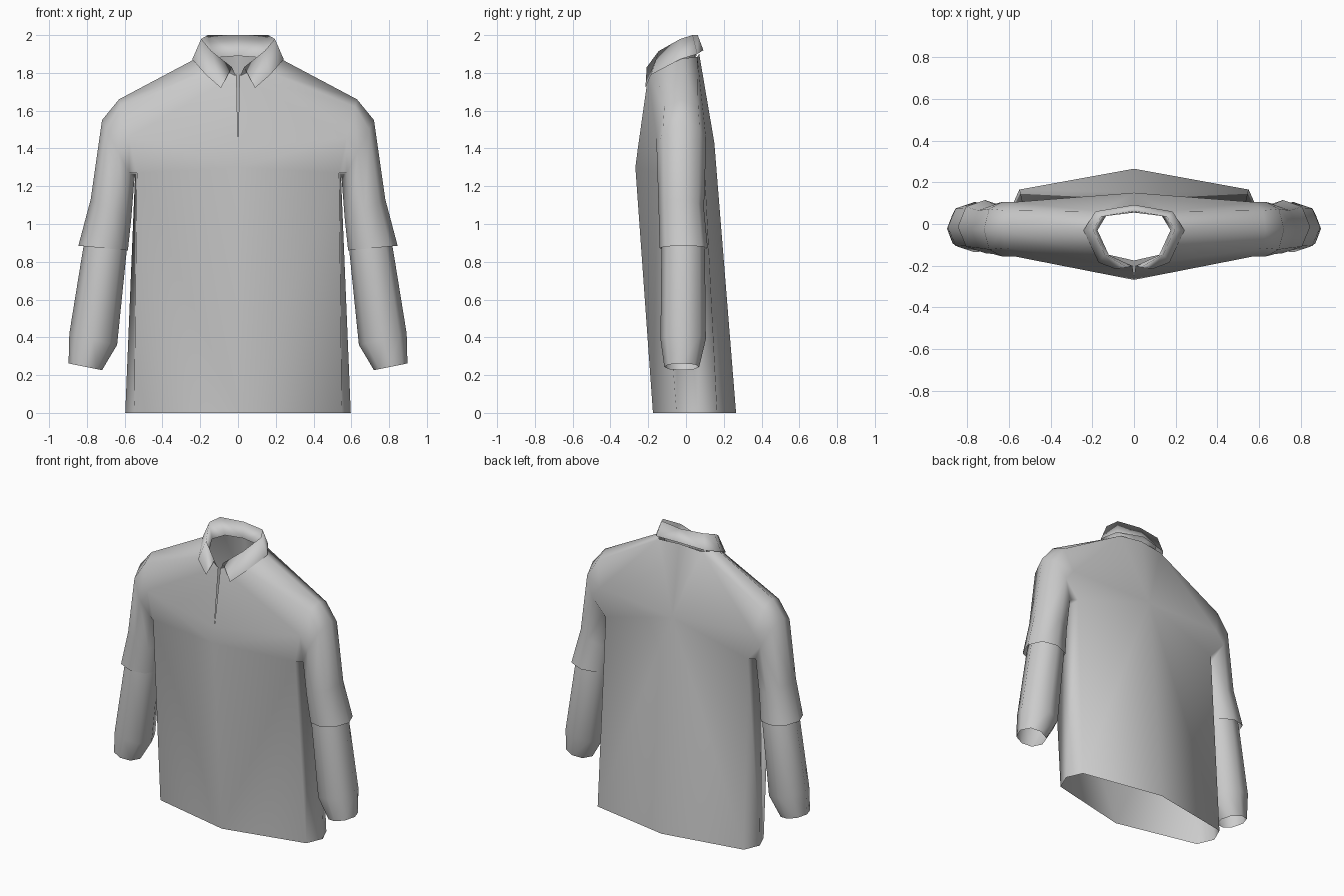
import bpy
import bmesh

cube = bpy.data.objects.get("Cube")
if cube:
    bpy.data.objects.remove(cube)

cloth = bpy.data.materials.new("grey cloth")
cloth.use_nodes = True
GREY = (0.6, 0.6, 0.6, 1)
cloth.diffuse_color = GREY
cloth.node_tree.nodes["Principled BSDF"].inputs["Base Color"].default_value = GREY


def finish(bm, name):
    """Turn a half-garment bmesh into a smooth, mirrored object."""
    bmesh.ops.recalc_face_normals(bm, faces=bm.faces)
    for f in bm.faces:
        f.smooth = True
    mesh = bpy.data.meshes.new(name)
    bm.to_mesh(mesh)
    bm.free()
    mesh.materials.append(cloth)
    ob = bpy.data.objects.new(name, mesh)
    bpy.context.collection.objects.link(ob)
    mod = ob.modifiers.new("mirror", 'MIRROR')
    mod.merge_threshold = 0.001
    return ob


def loft(bm, rows, closed=False):
    """Bridge successive rows of vertices with quads."""
    n = len(rows[0])
    for a, b in zip(rows, rows[1:]):
        for i in range(n if closed else n - 1):
            j = (i + 1) % n
            bm.faces.new((a[i], a[j], b[j], b[i]))


def ring(bm, outer, inner, front, back):
    """Eight-sided sleeve ring: outer and inner are (x, z), front and back are y."""
    mid, half = (front + back) / 2, (back - front) / 2
    steps = [(0, 0), (.15, -.75), (.5, -1), (.85, -.75),
             (1, 0), (.85, .75), (.5, 1), (.15, .75)]
    return [bm.verts.new((outer[0] + (inner[0] - outer[0]) * t, mid + half * s,
                          outer[1] + (inner[1] - outer[1]) * t)) for t, s in steps]


# Shirt body: hem, chest, yoke, shoulders and short sleeve
bm = bmesh.new()
V = bm.verts.new
hem = [V(p) for p in [(0, -.175, 0), (.55, -.05, 0), (.597, .06, 0),
                      (.55, .165, 0), (0, .265, 0)]]
top = V((.63, -.03, 1.66))
f1, f2, f3 = V((.62, -.115, 1.62)), V((.575, -.155, 1.46)), V((.535, -.15, 1.27))
under = V((.545, -.03, 1.26))
b3, b2, b1 = V((.535, .1, 1.27)), V((.575, .105, 1.46)), V((.62, .065, 1.62))
chest = V((0, -.268, 1.3))
back = V((0, .15, 1.43))
slit_low = V((0, -.255, 1.4))
slit_top = V((.008, -.2, 1.79))
neck_front = V((.13, -.16, 1.82))
neck_side = V((.225, -.03, 1.875))
neck_rear = V((.16, .06, 1.885))
nape = V((0, .07, 1.9))
loft(bm, [hem, [chest, f3, under, b3, back]])
for face in [(chest, f3, f2, slit_low), (slit_low, f2, slit_top),
             (slit_top, f2, f1, neck_front), (neck_front, f1, top, neck_side),
             (neck_side, top, b1, neck_rear), (neck_rear, b1, b2),
             (neck_rear, b2, back, nape), (b2, b3, back)]:
    bm.faces.new(face)
loft(bm, [[top, f1, f2, f3, under, b3, b2, b1],
          ring(bm, (.72, 1.55), (.55, 1.22), -.155, .105),
          ring(bm, (.78, 1.13), (.565, 1.03), -.145, .095),
          ring(bm, (.845, .885), (.583, .86), -.14, .115)], closed=True)
finish(bm, "shirt_body")

# Long under-sleeves showing below the short ones
bm = bmesh.new()
loft(bm, [ring(bm, (.765, 1.13), (.572, 1.04), -.13, .08),
          ring(bm, (.82, .87), (.59, .85), -.13, .1),
          ring(bm, (.893, .42), (.64, .36), -.135, .105),
          ring(bm, (.897, .262), (.72, .226), -.115, .07)], closed=True)
finish(bm, "under_sleeves")

# Folded collar: inner stand, fold line and outer leaf
stand = [(0, .055, 1.89), (.13, .045, 1.88), (.175, -.03, 1.87),
         (.12, -.15, 1.82), (.01, -.2, 1.78)]
fold = [(0, .062, 2), (.16, .035, 2), (.195, -.03, 1.98),
        (.14, -.145, 1.915), (.032, -.208, 1.83)]
leaf = [(0, .092, 1.92), (.185, .06, 1.9), (.242, -.03, 1.872),
        (.17, -.185, 1.79), (.09, -.215, 1.72)]
bm = bmesh.new()
loft(bm, [[bm.verts.new(p) for p in row] for row in (stand, fold, leaf)])
finish(bm, "collar")
